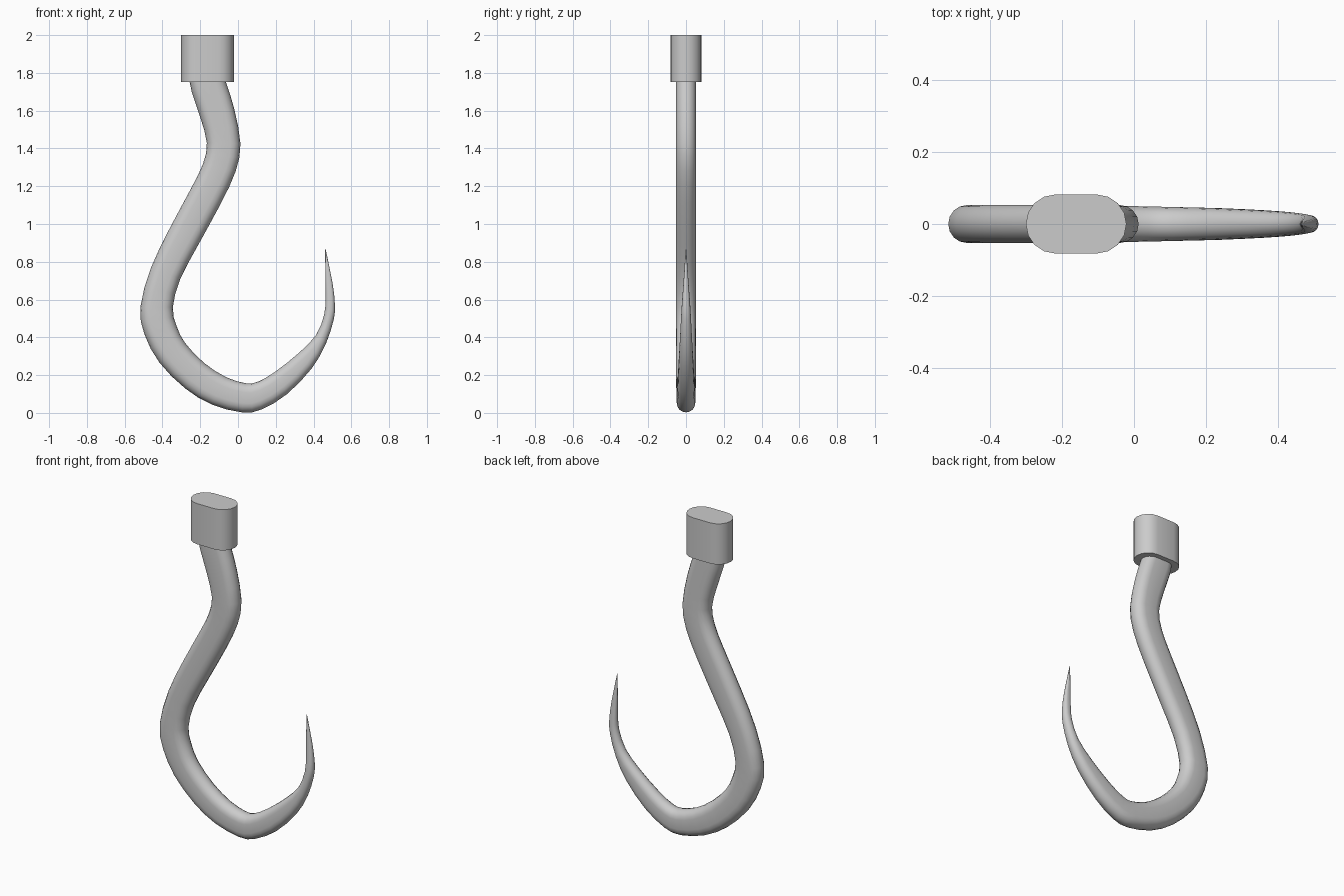
import bpy, bmesh, math
from mathutils import Vector

if "Cube" in bpy.data.objects:
    bpy.data.objects.remove(bpy.data.objects["Cube"])


def section(hw, hy, n=8):
    """Stadium outline: (in-plane offset, depth) pairs."""
    r, s = min(hw, hy), max(hw - hy, 0)
    pts = []
    for sign in (1, -1):
        for i in range(n + 1):
            a = -math.pi / 2 + math.pi * i / n
            pts.append((sign * (s + r * math.cos(a)), sign * hy * math.sin(a)))
    return pts


def loft(name, rings):
    """Skin a list of equal-length rings and close both ends."""
    bm = bmesh.new()
    loops = [[bm.verts.new(p) for p in ring] for ring in rings]
    n = len(loops[0])
    for a, b in zip(loops, loops[1:]):
        for i in range(n):
            j = (i + 1) % n
            bm.faces.new((a[i], a[j], b[j], b[i]))
    bm.faces.new(loops[0][::-1])
    bm.faces.new(loops[-1])
    bmesh.ops.remove_doubles(bm, verts=bm.verts[:], dist=1e-5)
    bmesh.ops.recalc_face_normals(bm, faces=bm.faces[:])
    me = bpy.data.meshes.new(name)
    bm.to_mesh(me)
    bm.free()
    ob = bpy.data.objects.new(name, me)
    bpy.context.collection.objects.link(ob)
    bpy.context.view_layer.objects.active = ob
    ob.select_set(True)
    bpy.ops.object.shade_smooth_by_angle(angle=math.radians(40))
    ob.select_set(False)
    return ob


def catmull(p0, p1, p2, p3, t):
    return 0.5 * (2 * p1 + (p2 - p0) * t + (2 * p0 - 5 * p1 + 4 * p2 - p3) * t * t
                  + (3 * p1 - p0 - 3 * p2 + p3) * t ** 3)


# Hook: outer x, z, inner x, z, half depth along the bend
stations = [
    (-0.26, 1.78, -0.075, 1.79, .053), (-0.245, 1.70, -0.06, 1.74, .053),
    (-0.20, 1.565, -0.02, 1.61, .053), (-0.165, 1.43, 0.013, 1.425, .053),
    (-0.185, 1.32, -0.012, 1.28, .053), (-0.245, 1.195, -0.09, 1.11, .053),
    (-0.36, 0.98, -0.21, 0.89, .053), (-0.46, 0.77, -0.305, 0.71, .053),
    (-0.517, 0.56, -0.345, 0.56, .053), (-0.495, 0.415, -0.325, 0.46, .053),
    (-0.415, 0.265, -0.28, 0.37, .053), (-0.28, 0.13, -0.18, 0.265, .052),
    (-0.14, 0.045, -0.065, 0.19, .051), (0.02, 0.003, 0.04, 0.157, .049),
    (0.125, 0.018, 0.105, 0.165, .047), (0.26, 0.10, 0.20, 0.22, .044),
    (0.39, 0.235, 0.325, 0.32, .038), (0.465, 0.365, 0.415, 0.415, .032),
    (0.507, 0.495, 0.456, 0.52, .026), (0.513, 0.575, 0.463, 0.60, .021),
    (0.50, 0.69, 0.463, 0.70, .013), (0.4645, 0.865, 0.461, 0.865, .002),
]
pts = [Vector(s) for s in stations]
rings = []
for k in range(len(pts) - 1):
    q = [pts[max(0, min(len(pts) - 1, k + d))] for d in (-1, 0, 1, 2)]
    rings += [catmull(*q, t) for t in (0, 0.5)]
rings.append(pts[-1])


def hook_ring(s):
    outer, inner = Vector((s[0], 0, s[1])), Vector((s[2], 0, s[3]))
    mid, side = (outer + inner) / 2, (inner - outer)
    hw = side.length / 2
    side.normalize()
    return [mid + side * u + Vector((0, v, 0)) for u, v in section(hw, s[4])]


loft("hook", [hook_ring(s) for s in rings])

# Mounting block at the top
loft("mounting_block", [[(-0.161 + u, v, z) for u, v in section(0.14, 0.082)]
                        for z in (1.752, 2.0)])
